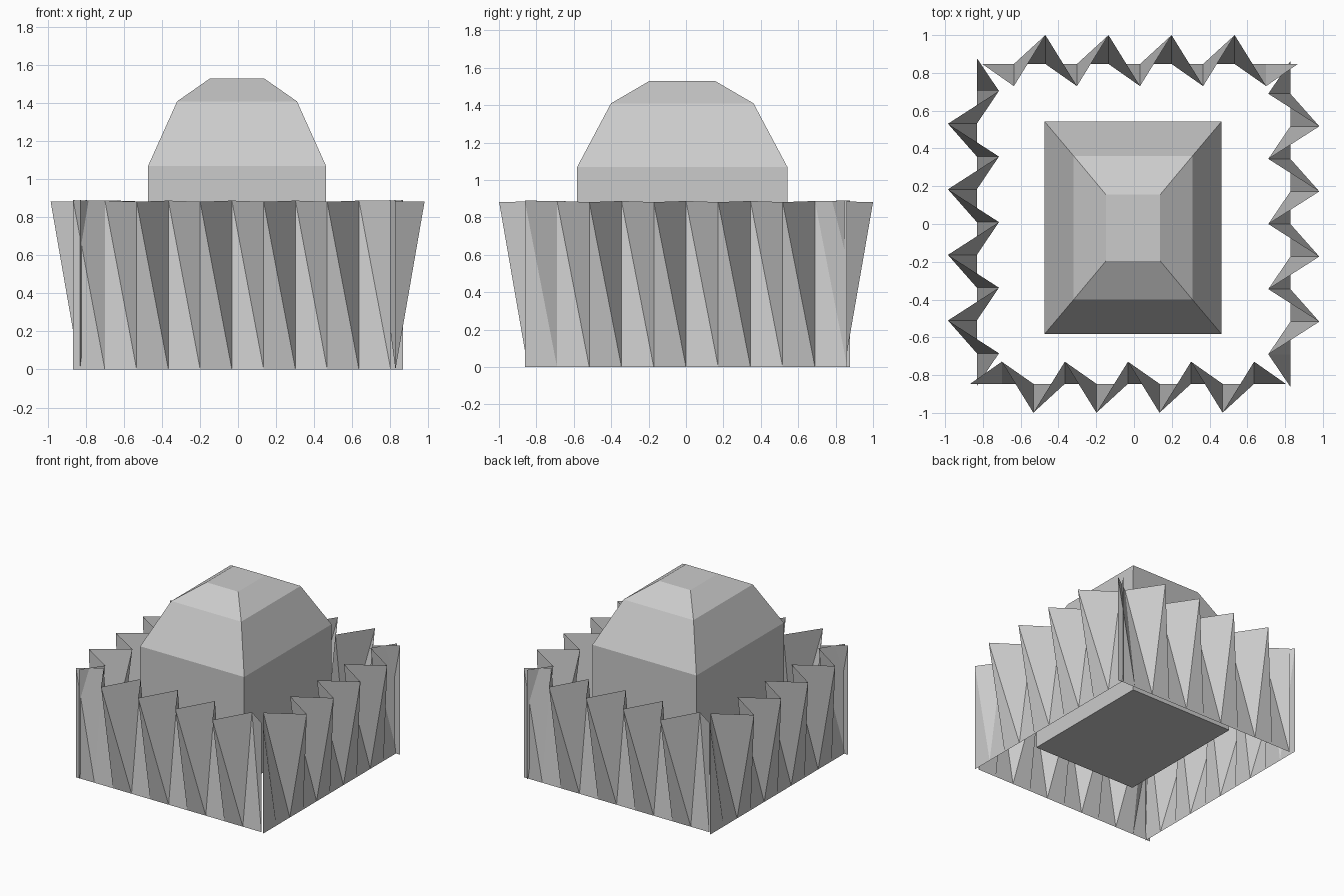
import bpy
import bmesh
from math import radians
from mathutils import Matrix, Vector

cube = bpy.data.objects.get("Cube")
if cube:
    bpy.data.objects.remove(cube, do_unlink=True)

GREY = (0.6, 0.6, 0.6, 1.0)
grey = bpy.data.materials.new("plain_grey")
grey.use_nodes = True
grey.diffuse_color = GREY
grey.node_tree.nodes["Principled BSDF"].inputs["Base Color"].default_value = GREY


def add_object(name, bm):
    mesh = bpy.data.meshes.new(name)
    bm.to_mesh(mesh)
    bm.free()
    mesh.materials.append(grey)
    obj = bpy.data.objects.new(name, mesh)
    bpy.context.scene.collection.objects.link(obj)
    return obj


# Faceted dome: stacked rectangular rings (half width, half depth, height)
def build_dome():
    profile = [(0.468, 0.562, 0.20), (0.468, 0.562, 1.07),
               (0.315, 0.381, 1.41), (0.143, 0.175, 1.53)]
    centre = Vector((-0.005, -0.02, 0))
    corners = [(-1, -1), (1, -1), (1, 1), (-1, 1)]
    bm = bmesh.new()
    rings = [[bm.verts.new(centre + Vector((sx * w, sy * d, z))) for sx, sy in corners]
             for w, d, z in profile]
    for low, high in zip(rings, rings[1:]):
        for i in range(4):
            j = (i + 1) % 4
            bm.faces.new((low[i], low[j], high[j], high[i]))
    bm.faces.new(rings[0][::-1])
    bm.faces.new(rings[-1])
    add_object("dome", bm)


# Pleated wall: straight foot, zigzag top, each pleat split by a diagonal
def build_wall(name, angle, start, end, offset, pleats=10):
    turn = Matrix.Rotation(radians(angle), 4, "Z")
    bm = bmesh.new()
    foot, rim = [], []
    for i in range(pleats + 1):
        along = start + (end - start) * i / pleats
        if i in (0, pleats):
            push, height = 0, 0.89
        elif i % 2:
            push, height = 0.117, 0.888
        else:
            push, height = -0.153, 0.882
        foot.append(bm.verts.new(turn @ Vector((along, -offset, 0))))
        rim.append(bm.verts.new(turn @ Vector((along, push - offset, height))))
    for i in range(pleats):
        bm.faces.new((foot[i], foot[i + 1], rim[i]))
        bm.faces.new((foot[i + 1], rim[i + 1], rim[i]))
    add_object(name, bm)


build_dome()
build_wall("front_wall", 0, -0.867, 0.803, 0.846)
build_wall("left_wall", 90, -0.862, 0.862, 0.828)
build_wall("back_wall", 180, -0.867, 0.803, 0.847)
build_wall("right_wall", 270, -0.878, 0.858, 0.832)
